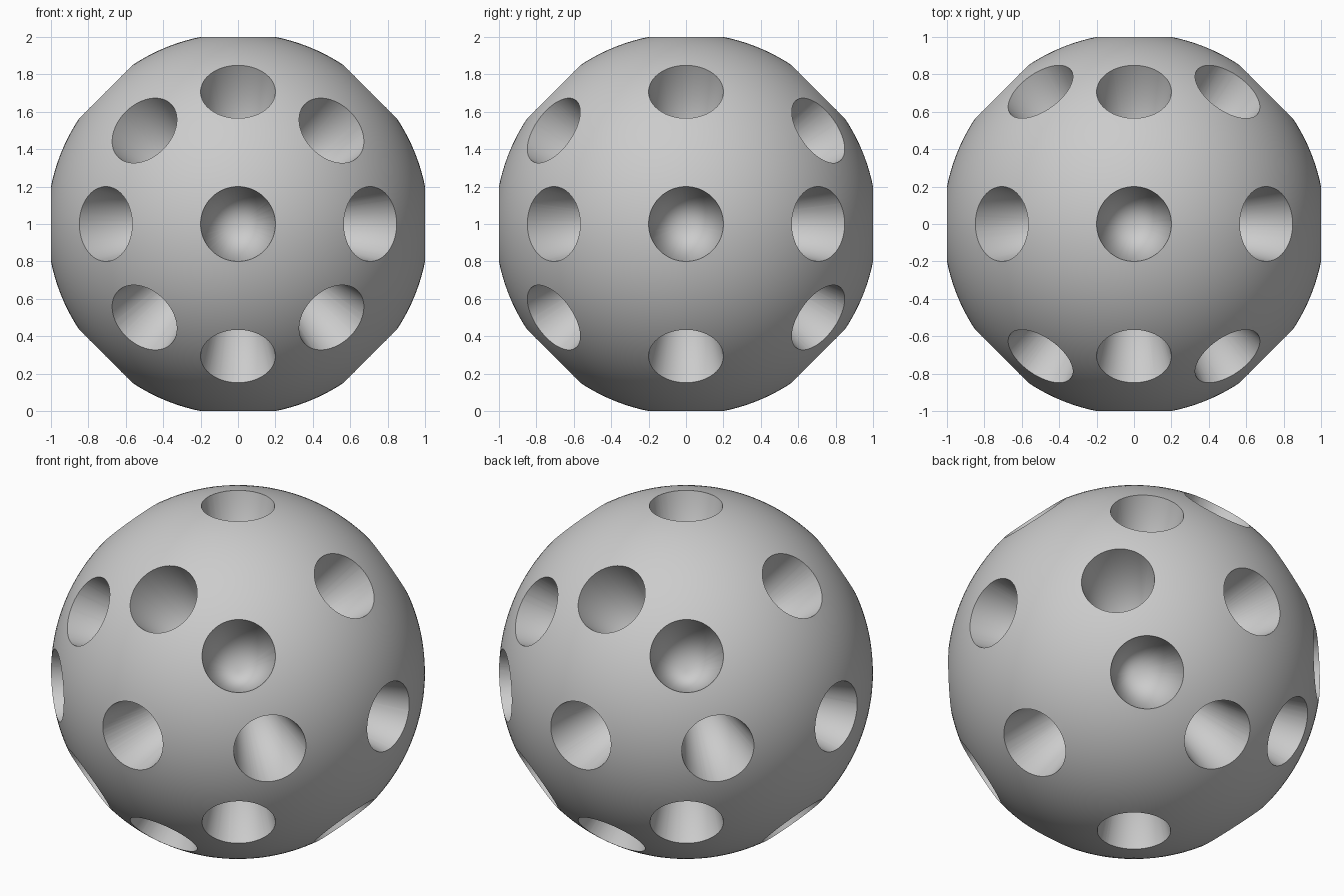
import bpy
import bmesh
from math import sin, cos, pi, sqrt, radians
from mathutils import Matrix, Vector

RIM = 0.2                       # radius of every hole at the surface
BALL = sqrt(1 + RIM * RIM)      # puts each rim circle at distance 1
TIP, OUT = 0.006, 1.1           # cone reach, from near the centre to outside
CENTRE = Vector((0, 0, 1))

cube = bpy.data.objects.get("Cube")
if cube:
    bpy.data.objects.remove(cube, do_unlink=True)


def make_object(name, bm):
    mesh = bpy.data.meshes.new(name)
    bm.to_mesh(mesh)
    bm.free()
    obj = bpy.data.objects.new(name, mesh)
    bpy.context.collection.objects.link(obj)
    obj.location = CENTRE
    return obj


# Plain grey
grey = bpy.data.materials.new("grey")
grey.use_nodes = True
colour = (0.6, 0.6, 0.6, 1)
grey.diffuse_color = colour
grey.node_tree.nodes["Principled BSDF"].inputs["Base Color"].default_value = colour

# Ball, with its poles on the y axis
bm = bmesh.new()
bmesh.ops.create_uvsphere(bm, u_segments=160, v_segments=80, radius=BALL,
                          matrix=Matrix.Rotation(pi / 2, 4, 'X'))
ball = make_object("drilled_ball", bm)
ball.data.materials.append(grey)

# Hole directions: front and back poles, then three rings of eight
directions = [Vector((0, 1, 0)), Vector((0, -1, 0))]
for tilt in (-pi / 4, 0, pi / 4):
    for i in range(8):
        turn = i * pi / 4
        directions.append(Vector((cos(tilt) * cos(turn), sin(tilt),
                                  cos(tilt) * sin(turn))))

# Cone cutters, all pointing at the centre of the ball
bm = bmesh.new()
for d in directions:
    turn = d.to_track_quat('-Z', 'Y').to_matrix().to_4x4()
    bmesh.ops.create_cone(bm, cap_ends=True, segments=64,
                          radius1=RIM * (OUT - TIP) / (1 - TIP), radius2=0,
                          depth=OUT - TIP,
                          matrix=Matrix.Translation(d * (OUT + TIP) / 2) @ turn)
bmesh.ops.remove_doubles(bm, verts=bm.verts, dist=0.00001)
bmesh.ops.recalc_face_normals(bm, faces=bm.faces)
cutter = make_object("hole_cutter", bm)
cutter.data.materials.append(grey)

# Drill the holes
cut = ball.modifiers.new("holes", 'BOOLEAN')
cut.operation = 'DIFFERENCE'
cut.solver = 'EXACT'
cut.object = cutter
for obj in bpy.context.selected_objects:
    obj.select_set(False)
bpy.context.view_layer.objects.active = ball
ball.select_set(True)
bpy.ops.object.modifier_apply(modifier=cut.name)
bpy.data.objects.remove(cutter, do_unlink=True)

# Smooth surface with crisp rims
bpy.ops.object.shade_smooth_by_angle(angle=radians(35))
